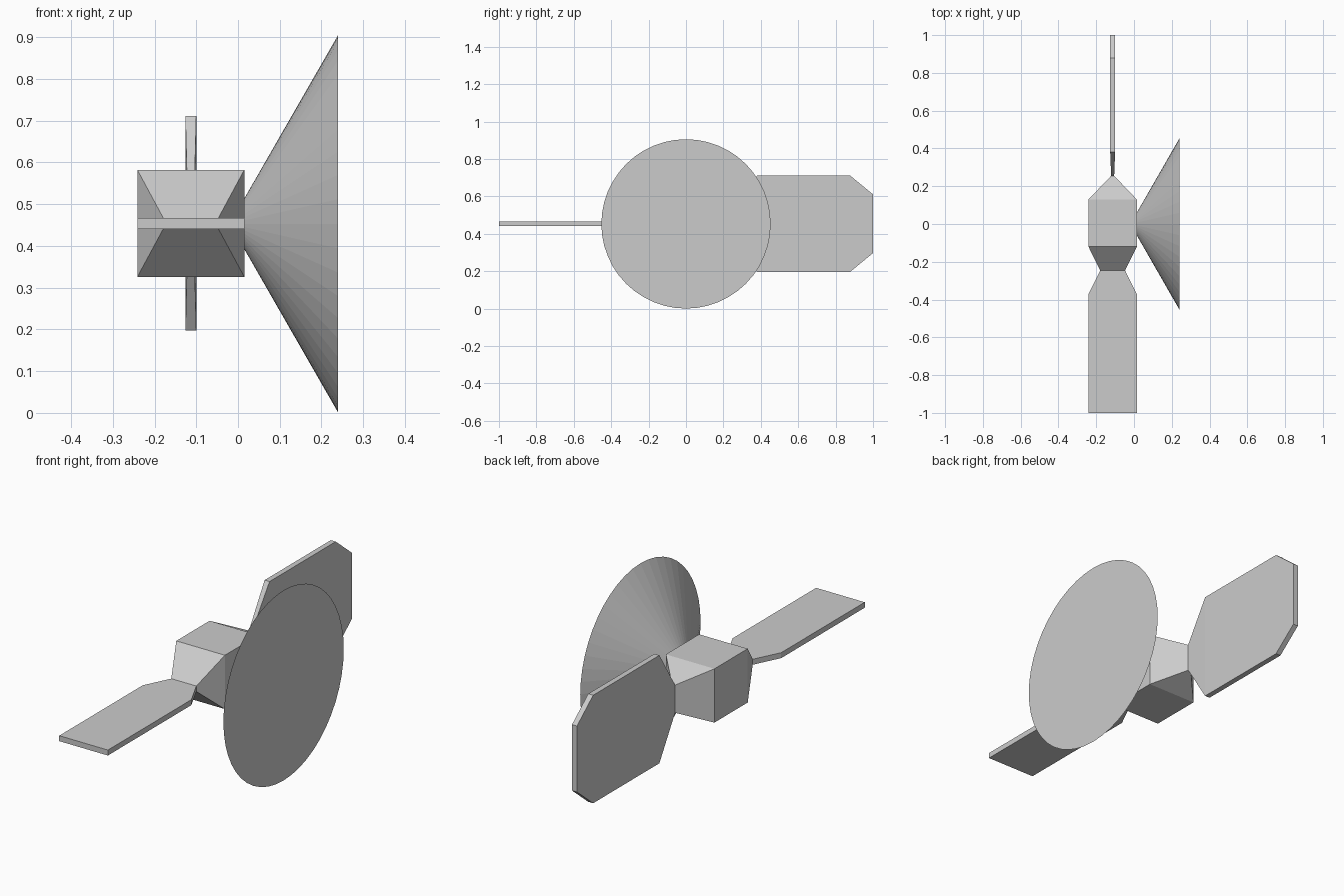
import bpy, bmesh
from math import pi
from mathutils import Matrix

cube = bpy.data.objects.get("Cube")
if cube:
    bpy.data.objects.remove(cube, do_unlink=True)

GREY = (0.6, 0.6, 0.6, 1)
CX, CZ = -0.113, 0.454   # axis of the body

grey = bpy.data.materials.new("light grey")
grey.diffuse_color = GREY
grey.use_nodes = True
grey.node_tree.nodes["Principled BSDF"].inputs["Base Color"].default_value = GREY


def add_object(name, bm, location):
    bmesh.ops.recalc_face_normals(bm, faces=bm.faces)
    mesh = bpy.data.meshes.new(name)
    bm.to_mesh(mesh)
    bm.free()
    mesh.materials.append(grey)
    obj = bpy.data.objects.new(name, mesh)
    obj.location = location
    bpy.context.collection.objects.link(obj)
    return obj


def loft(name, sections):
    """Join rectangles (y, half width, half height) into a closed solid."""
    bm = bmesh.new()
    rings = [[bm.verts.new((sx * w, y, sz * h))
              for sx, sz in ((-1, -1), (1, -1), (1, 1), (-1, 1))]
             for y, w, h in sections]
    for a, b in zip(rings, rings[1:]):
        for i in range(4):
            j = (i + 1) % 4
            bm.faces.new((a[i], a[j], b[j], b[i]))
    bm.faces.new(rings[0])
    bm.faces.new(rings[-1])
    return add_object(name, bm, (CX, 0, CZ))


HALF, THIN, NECK = 0.128, 0.013, 0.066
front_neck = (-0.246, NECK, THIN)
back_neck = (0.255, 0.008, NECK)

# Box body tapering to a flat neck at the front and an upright one at the back
loft("body", [front_neck, (-0.12, HALF, HALF), (0.13, HALF, HALF), back_neck])

# Flat panel in front
loft("front_panel", [front_neck, (-0.372, HALF, THIN), (-1, HALF, THIN)])

# Upright panel behind, with clipped outer corners
loft("back_panel", [back_neck, (0.38, THIN, 0.257),
                    (0.878, THIN, 0.257), (1, THIN, 0.157)])

# Conical dish opening to the left side, closed with a flat disc
RADIUS, DEPTH = 0.4525, 0.258
bm = bmesh.new()
bmesh.ops.create_cone(bm, cap_ends=True, segments=48, radius1=0.003,
                      radius2=RADIUS, depth=DEPTH,
                      matrix=Matrix.Rotation(pi / 2, 4, "Y"))
add_object("dish", bm, (0.24 - DEPTH / 2, 0, 0.453))
